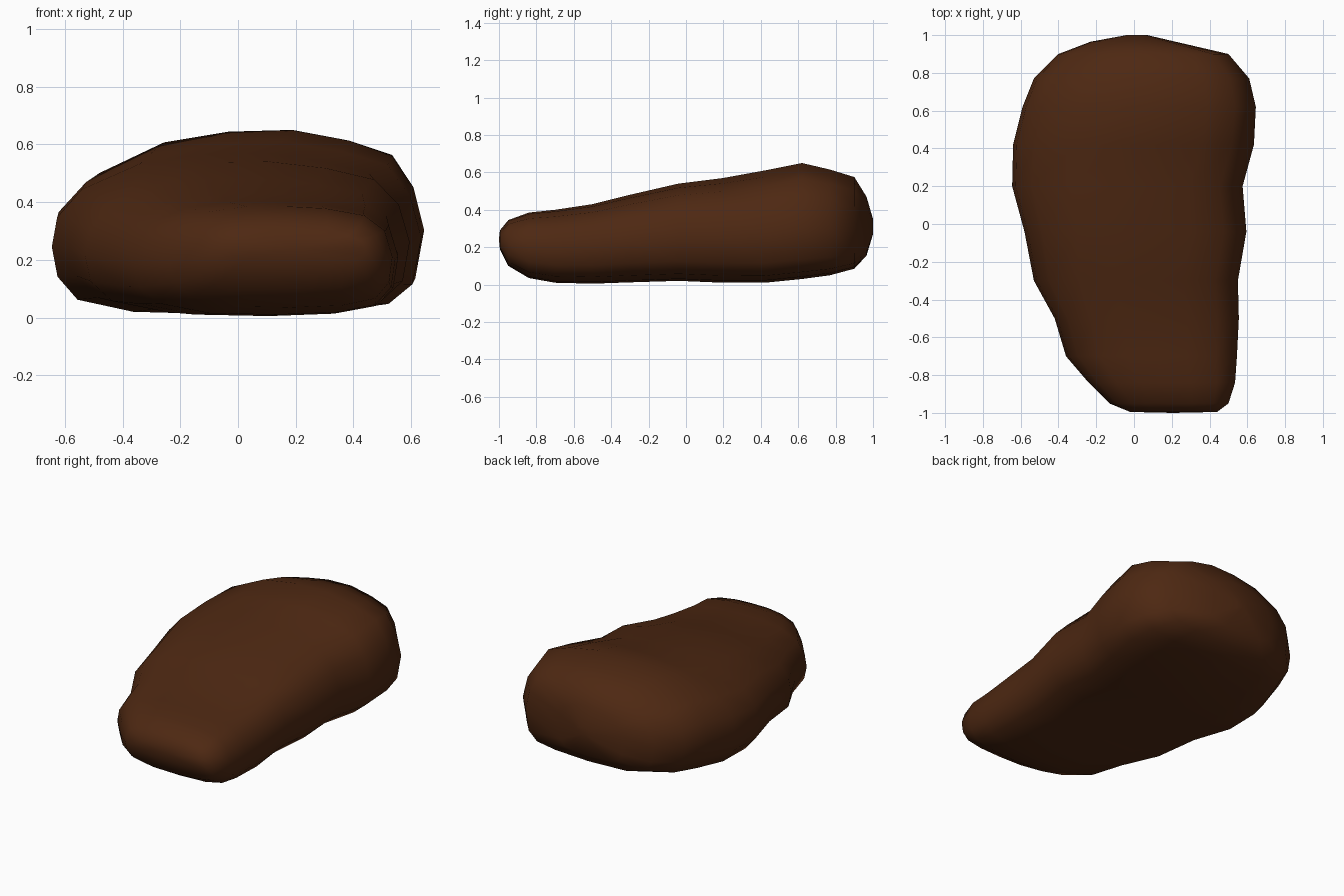
import bpy, bmesh

# Stations along y: (y, left x, right x, bottom z, top z)
STATIONS = [
    (-0.995, -0.02, 0.44, 0.19, 0.29),
    (-0.95, -0.13, 0.50, 0.10, 0.345),
    (-0.84, -0.24, 0.535, 0.035, 0.385),
    (-0.70, -0.36, 0.545, 0.01, 0.40),
    (-0.50, -0.42, 0.555, 0.005, 0.43),
    (-0.30, -0.53, 0.55, 0.012, 0.48),
    (-0.04, -0.58, 0.595, 0.02, 0.54),
    (0.20, -0.645, 0.575, 0.01, 0.57),
    (0.42, -0.64, 0.635, 0.01, 0.61),
    (0.62, -0.59, 0.645, 0.03, 0.65),
    (0.77, -0.53, 0.61, 0.05, 0.615),
    (0.90, -0.40, 0.50, 0.085, 0.575),
    (0.965, -0.23, 0.22, 0.155, 0.47),
    (1.0, -0.04, 0.07, 0.27, 0.35),
]
# Unit cross-sections (x -1..1, z 0..1): blocky front end and domed rear end
FRONT = [(-1, .45), (-.97, .64), (-.87, .82), (-.62, .95), (-.3, 1), (.05, 1), (.4, .98),
         (.75, .91), (.93, .76), (1, .5), (.97, .25), (.85, .09), (.55, .02), (.1, 0),
         (-.4, .01), (-.8, .1), (-.96, .25)]
REAR = [(-1, .41), (-.97, .59), (-.82, .76), (-.46, .93), (-.1, .99), (.26, 1), (.58, .94),
        (.82, .86), (.94, .68), (1, .44), (.95, .17), (.82, .06), (.53, .02), (.02, 0),
        (-.58, .02), (-.87, .09), (-.97, .23)]

brown = bpy.data.materials.new("dark brown")
brown.diffuse_color = (0.075, 0.021, 0.006, 1)

# Boulder: loft through the stations
bm = bmesh.new()
rings = []
for y, xl, xr, zb, zt in STATIONS:
    t = min(1, max(0, (y + 0.8) / 1.3))
    ring = []
    for (ax, az), (bx, bz) in zip(FRONT, REAR):
        u, v = ax + (bx - ax) * t, az + (bz - az) * t
        ring.append(bm.verts.new(((xl + xr) / 2 + u * (xr - xl) / 2, y, zb + v * (zt - zb))))
    rings.append(ring)
n = len(FRONT)
for a, b in zip(rings, rings[1:]):
    for i in range(n):
        j = (i + 1) % n
        bm.faces.new((a[i], a[j], b[j], b[i]))

# Rounded end caps
for ring, push in ((rings[0], -0.005), (rings[-1], 0.0)):
    c = bm.verts.new((sum(v.co.x for v in ring) / n, ring[0].co.y + push,
                      sum(v.co.z for v in ring) / n))
    for i in range(n):
        bm.faces.new((ring[i], ring[(i + 1) % n], c))
bmesh.ops.recalc_face_normals(bm, faces=bm.faces)
for f in bm.faces:
    f.smooth = True

mesh = bpy.data.meshes.new("boulder")
bm.to_mesh(mesh)
bm.free()
mesh.materials.append(brown)
bpy.context.collection.objects.link(bpy.data.objects.new("boulder", mesh))
